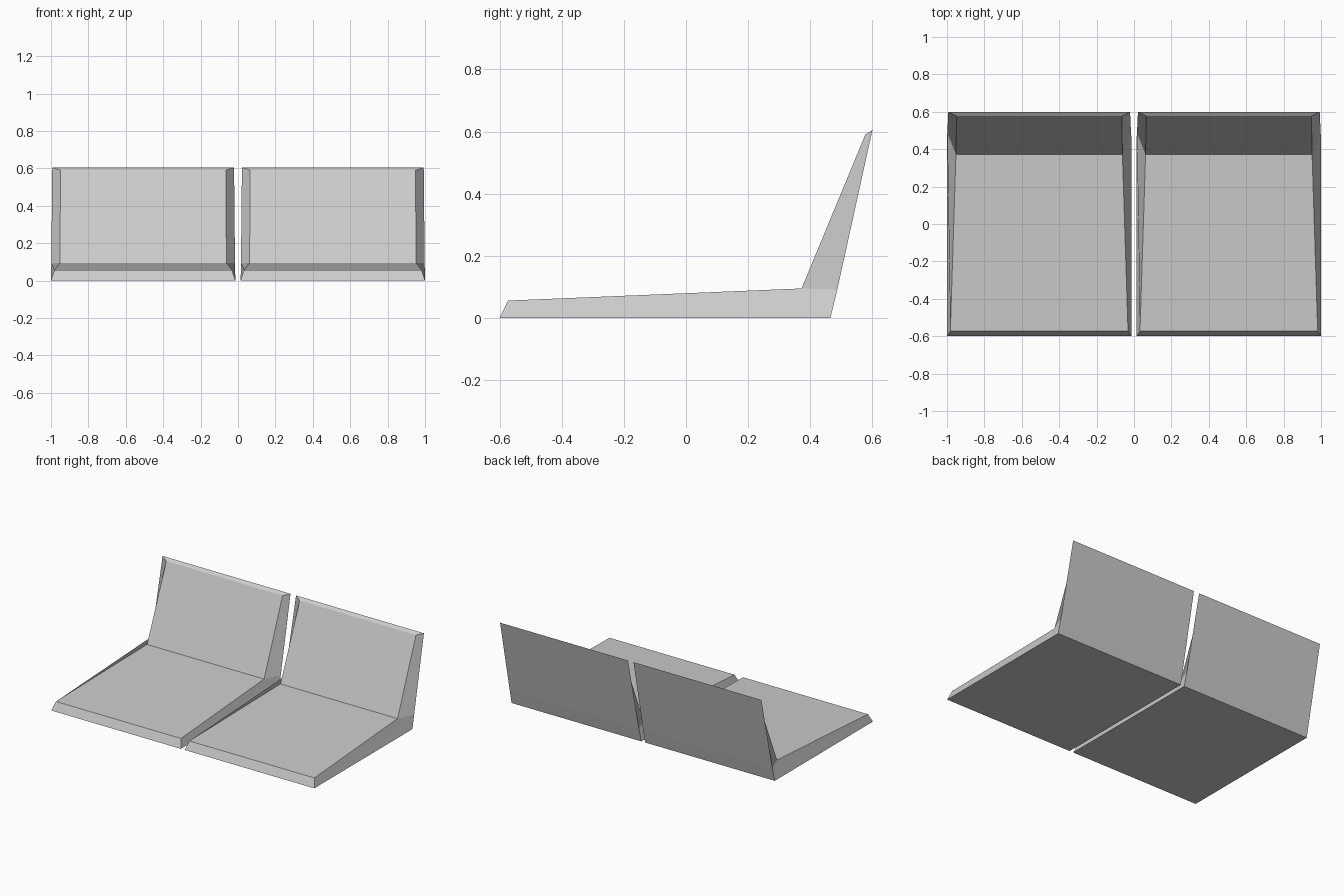
import bpy
import bmesh

cube = bpy.data.objects.get("Cube")
if cube:
    bpy.data.objects.remove(cube, do_unlink=True)

# Single grey upholstery colour
grey = bpy.data.materials.new("light grey")
grey.use_nodes = True
colour = (0.6, 0.6, 0.6, 1)
grey.diffuse_color = colour
grey.node_tree.nodes["Principled BSDF"].inputs["Base Color"].default_value = colour

# Side profiles as (half width, y, z), running from the front to the top
shell = [(0.493, -0.6, 0), (0.493, 0.465, 0), (0.491, 0.487, 0.092), (0.486, 0.6, 0.605)]
cushion = [(0.475, -0.573, 0.056), (0.445, 0.372, 0.095), (0.442, 0.577, 0.59)]


def add_seat(name, centre_x):
    bm = bmesh.new()

    def edge_points(profile, side):
        return [bm.verts.new((side * w, y, z)) for w, y, z in profile]

    rails = []
    for side in (-1, 1):
        outer = edge_points(shell, side)
        inner = edge_points(cushion, side)
        # Bevelled sides of the seat and of the backrest
        bm.faces.new([outer[0], outer[1], outer[2], inner[1], inner[0]])
        bm.faces.new([outer[2], outer[3], inner[2], inner[1]])
        # Closed outline: underside, back, top rim, backrest, seat, front rim
        rails.append(outer + inner[::-1])

    # Panels spanning from one side to the other
    left, right = rails
    for i in range(len(left)):
        j = (i + 1) % len(left)
        bm.faces.new([left[i], left[j], right[j], right[i]])

    bmesh.ops.recalc_face_normals(bm, faces=bm.faces)
    mesh = bpy.data.meshes.new(name)
    bm.to_mesh(mesh)
    bm.free()
    mesh.materials.append(grey)
    seat = bpy.data.objects.new(name, mesh)
    seat.location.x = centre_x
    bpy.context.collection.objects.link(seat)


for name, side in (("left_seat", 1), ("right_seat", -1)):
    add_seat(name, side * 0.507)
